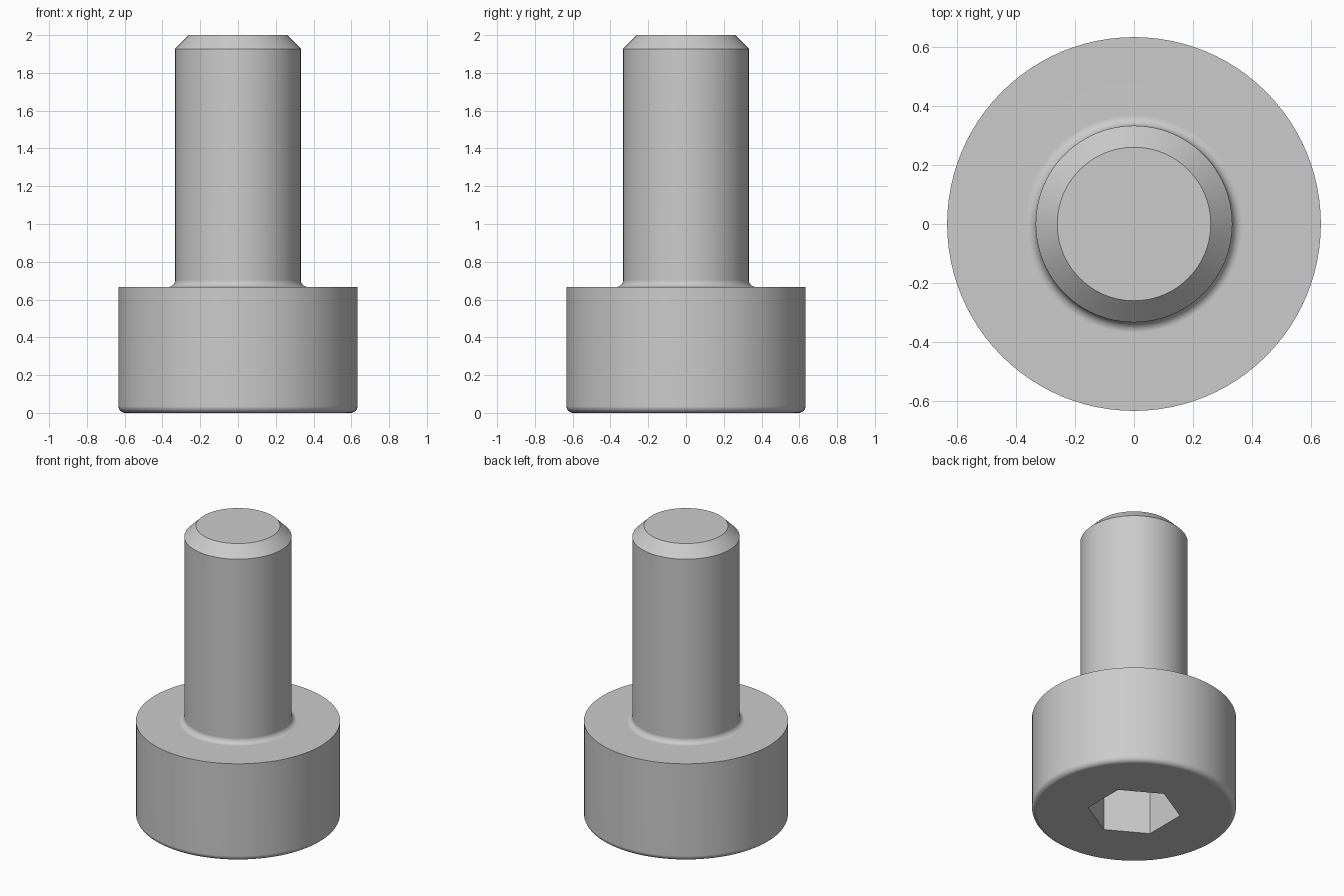
import bpy
import bmesh
from math import pi, cos, sin, radians
from mathutils import Matrix

if "Cube" in bpy.data.objects:
    bpy.data.objects.remove(bpy.data.objects["Cube"], do_unlink=True)

SEGMENTS = 96
HEAD_R, HEAD_H = 0.633, 0.667
SHANK_R, TIP_R, TOP = 0.333, 0.26, 2.0
FILLET = 0.035
SOCKET_R, SOCKET_DEPTH = 0.289, 0.333

steel = bpy.data.materials.new("steel grey")
steel.use_nodes = True
GREY = (0.6, 0.6, 0.6, 1)
steel.diffuse_color = GREY
steel.node_tree.nodes["Principled BSDF"].inputs["Base Color"].default_value = GREY


def arc(cx, cz, radius, start, end, steps=6):
    """Profile points along an arc, angles in degrees."""
    angles = [radians(start + (end - start) * i / steps) for i in range(steps + 1)]
    return [(cx + radius * cos(a), cz + radius * sin(a)) for a in angles]


def add_object(name, bm):
    bmesh.ops.recalc_face_normals(bm, faces=bm.faces)
    mesh = bpy.data.meshes.new(name)
    bm.to_mesh(mesh)
    bm.free()
    mesh.materials.append(steel)
    obj = bpy.data.objects.new(name, mesh)
    bpy.context.collection.objects.link(obj)
    return obj


def lathe(name, profile):
    """Revolve (radius, height) points about z and cap both ends."""
    bm = bmesh.new()
    rings = []
    for r, z in profile:
        angles = [2 * pi * i / SEGMENTS for i in range(SEGMENTS)]
        rings.append([bm.verts.new((r * cos(a), r * sin(a), z)) for a in angles])
    for low, high in zip(rings, rings[1:]):
        for i in range(SEGMENTS):
            j = (i + 1) % SEGMENTS
            bm.faces.new((low[i], low[j], high[j], high[i]))
    bm.faces.new(rings[0])
    bm.faces.new(rings[-1])
    return add_object(name, bm)


# Head with rounded rim, neck fillet, shank and chamfered tip
profile = arc(HEAD_R - FILLET, FILLET, FILLET, -90, 0)
profile += [(HEAD_R, HEAD_H)]
profile += arc(SHANK_R + FILLET, HEAD_H + FILLET, FILLET, 270, 180)
profile += [(SHANK_R, TOP - (SHANK_R - TIP_R)), (TIP_R, TOP)]
bolt = lathe("socket_head_bolt", profile)

# Hexagonal key socket cut into the underside of the head
bm = bmesh.new()
bmesh.ops.create_cone(
    bm, cap_ends=True, segments=6, radius1=SOCKET_R, radius2=SOCKET_R,
    depth=2 * SOCKET_DEPTH, matrix=Matrix.Identity(4))
corner = max(bm.verts, key=lambda v: v.co.y)
if abs(corner.co.x) > 0.01:
    bmesh.ops.rotate(bm, verts=bm.verts, matrix=Matrix.Rotation(pi / 6, 3, "Z"))
cutter = add_object("socket_cutter", bm)
cutter.hide_render = True

cut = bolt.modifiers.new("hex socket", "BOOLEAN")
cut.operation = "DIFFERENCE"
cut.solver = "EXACT"
cut.object = cutter
bpy.ops.object.select_all(action="DESELECT")
bolt.select_set(True)
bpy.context.view_layer.objects.active = bolt
bpy.ops.object.modifier_apply(modifier=cut.name)
bpy.data.objects.remove(cutter, do_unlink=True)

# Smooth round walls, crisp edges, flat caps
bpy.ops.object.shade_smooth_by_angle(angle=radians(30))
weighted = bolt.modifiers.new("flat caps", "WEIGHTED_NORMAL")
weighted.keep_sharp = True
